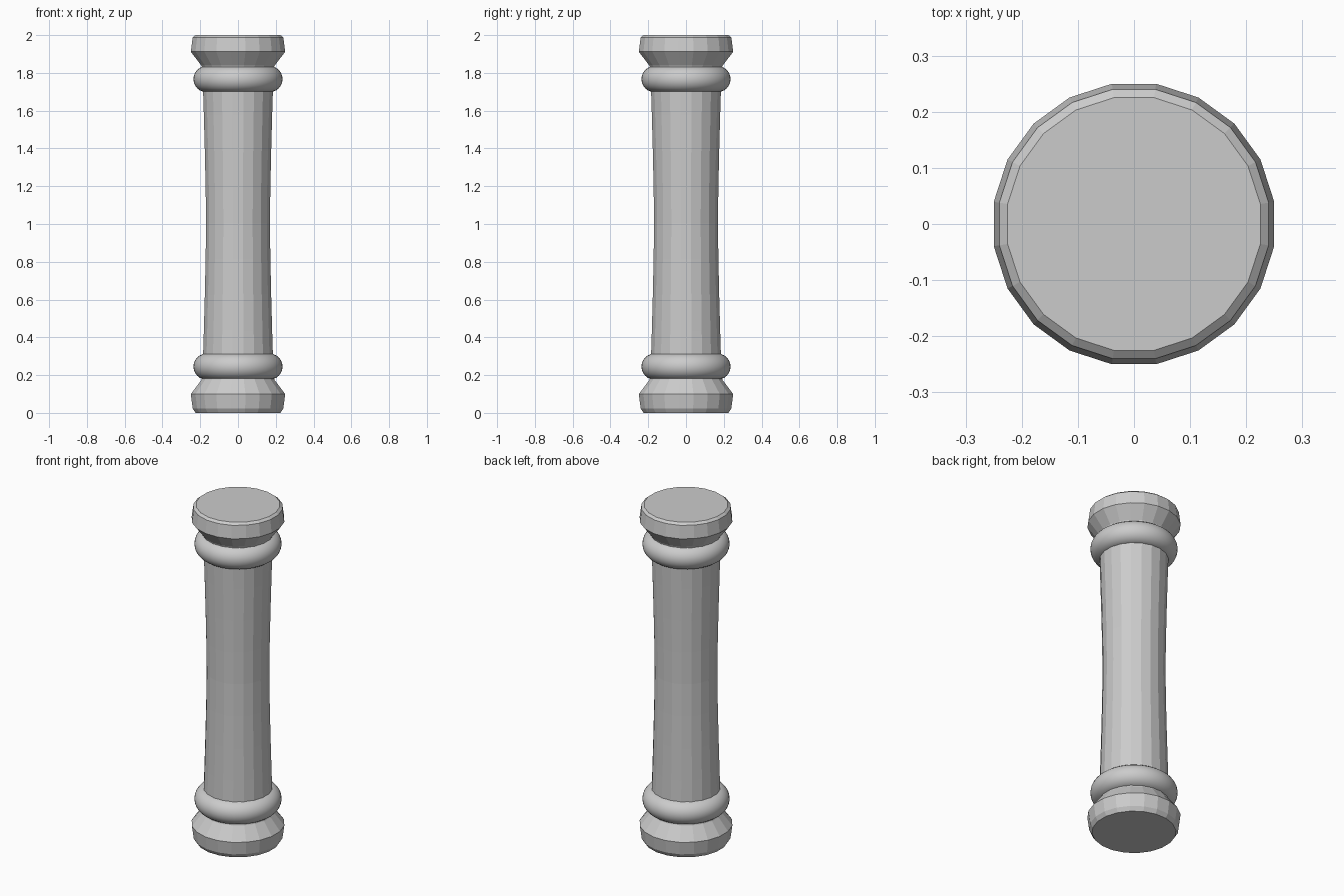
import bpy, bmesh, math

if "Cube" in bpy.data.objects:
    bpy.data.objects.remove(bpy.data.objects["Cube"])

SIDES = 20
MID = 1.006  # height of the mirror plane between the two ends


def lathe(name, profile):
    """Faceted solid of revolution from (radius, z) points, capped at both ends."""
    bm = bmesh.new()
    rings = []
    for r, z in profile:
        ring = []
        for i in range(SIDES):
            a = 2 * math.pi * (i + 0.5) / SIDES
            ring.append(bm.verts.new((r * math.cos(a), r * math.sin(a), z)))
        rings.append(ring)
    for lo, hi in zip(rings, rings[1:]):
        for i in range(SIDES):
            j = (i + 1) % SIDES
            bm.faces.new((lo[i], lo[j], hi[j], hi[i]))
    bm.faces.new(rings[0][::-1])
    bm.faces.new(rings[-1])
    bmesh.ops.recalc_face_normals(bm, faces=bm.faces)
    mesh = bpy.data.meshes.new(name)
    bm.to_mesh(mesh)
    bm.free()
    obj = bpy.data.objects.new(name, mesh)
    bpy.context.collection.objects.link(obj)
    return obj


def ring(name, z):
    """Smooth rounded collar."""
    bpy.ops.mesh.primitive_torus_add(major_radius=0.167, minor_radius=0.069,
                                     major_segments=48, minor_segments=24,
                                     location=(0, 0, z))
    obj = bpy.context.object
    obj.name = name
    bpy.ops.object.shade_smooth()


# Waisted shaft
steps = 8
half = 0.76
lathe("shaft", [(0.171 + 0.018 * abs(t) ** 1.4, MID + half * t)
                for t in (2 * k / steps - 1 for k in range(steps + 1))])

# Flared end blocks with a small chamfer on the outer rim
cap = [(0.19, 1.82), (0.196, 1.838), (0.253, 1.912), (0.243, 1.988), (0.228, 2.0)]
lathe("top_cap", cap)
base = [(r, 2 * MID - z) for r, z in reversed(cap)]
base[0] = (0.228, 0.0)
lathe("base", base)

# Collars at both ends of the shaft
ring("upper_collar", 1.767)
ring("lower_collar", 2 * MID - 1.767)
